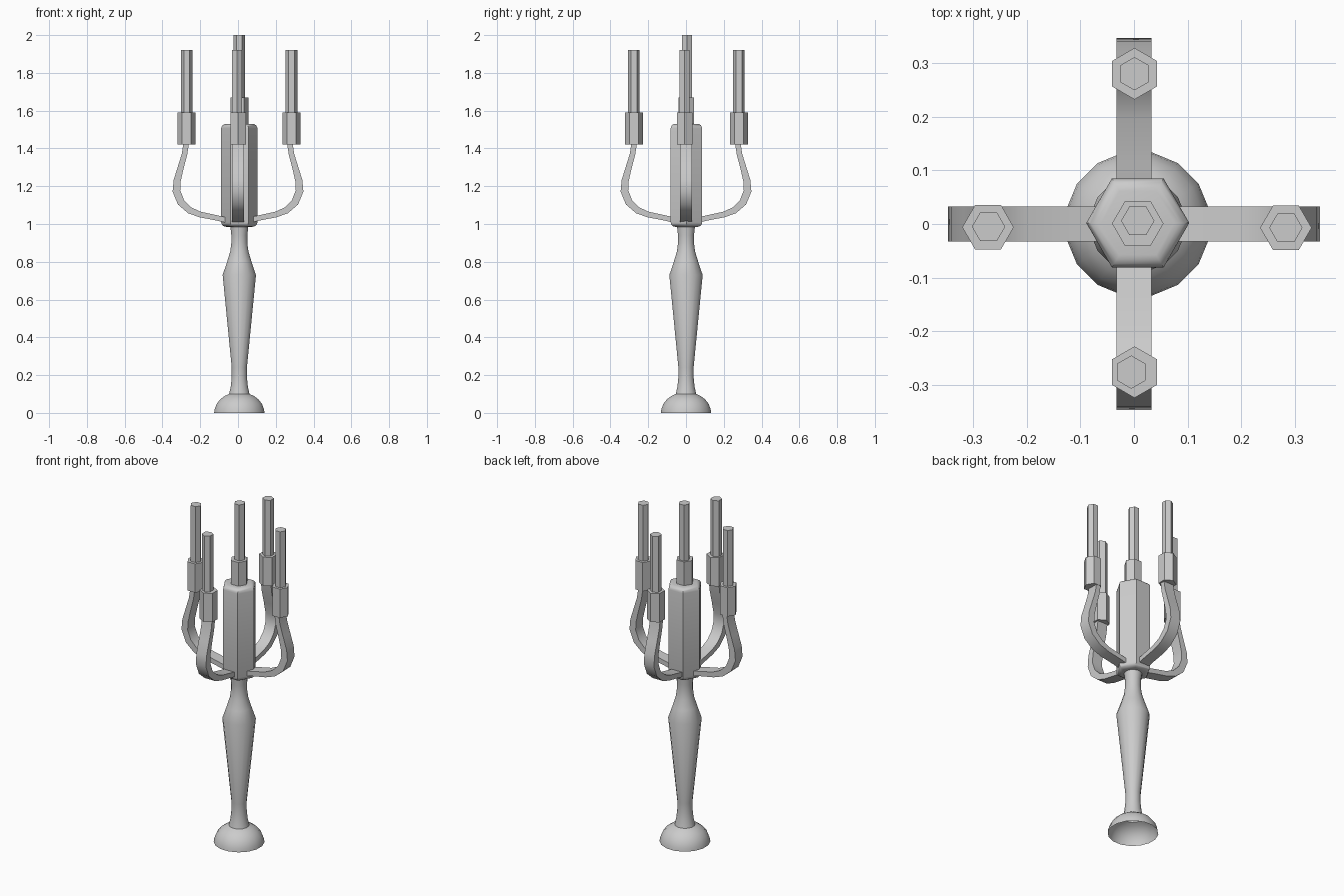
import bpy, bmesh
from math import pi, cos, sin, radians
from mathutils import Matrix, Vector

if "Cube" in bpy.data.objects:
    bpy.data.objects.remove(bpy.data.objects["Cube"])


def finish(bm, name, angle=None):
    bmesh.ops.recalc_face_normals(bm, faces=bm.faces)
    me = bpy.data.meshes.new(name)
    bm.to_mesh(me)
    bm.free()
    ob = bpy.data.objects.new(name, me)
    bpy.context.collection.objects.link(ob)
    if angle:
        bpy.ops.object.select_all(action='DESELECT')
        ob.select_set(True)
        bpy.context.view_layer.objects.active = ob
        bpy.ops.object.shade_smooth_by_angle(angle=radians(angle))
    return ob


def lathe(name, profile, sides, x):
    bm = bmesh.new()
    rings = []
    for r, z in profile:
        rings.append([bm.verts.new((x + r * cos(2 * pi * (i + .5) / sides),
                                    r * sin(2 * pi * (i + .5) / sides), z)) for i in range(sides)])
    for a, b in zip(rings, rings[1:]):
        for i in range(sides):
            j = (i + 1) % sides
            bm.faces.new((a[i], a[j], b[j], b[i]))
    return finish(bm, name, 35)


def hexagon(name, x, y, r, z0, z1, turn=0.0, bevel=0.0):
    bm = bmesh.new()
    ring = [bm.verts.new((x + r * cos(pi * i / 3 + turn), y + r * sin(pi * i / 3 + turn), z0))
            for i in range(6)]
    face = bm.faces.new(ring)
    top = bmesh.ops.extrude_face_region(bm, geom=[face], use_keep_orig=True)
    for v in top['geom']:
        if isinstance(v, bmesh.types.BMVert):
            v.co.z = z1
    bmesh.ops.recalc_face_normals(bm, faces=bm.faces)
    if bevel:
        rim = [e for e in bm.edges if abs(e.verts[0].co.z - e.verts[1].co.z) < 1e-5]
        bmesh.ops.bevel(bm, geom=rim, offset=bevel, segments=4, profile=.5, affect='EDGES')
    return finish(bm, name, 35 if bevel else None)


# curved flat arm: radial distance, height, thickness
PATH = [(.05, 1.018, .028), (.12, 1.034, .028), (.20, 1.05, .03), (.255, 1.072, .035),
        (.302, 1.115, .04), (.326, 1.175, .041), (.322, 1.23, .038), (.303, 1.30, .032),
        (.283, 1.37, .029), (.274, 1.43, .029)]


def arm(name, angle):
    bm = bmesh.new()
    rings = []
    for i, (r, z, t) in enumerate(PATH):
        a, b = PATH[max(i - 1, 0)], PATH[min(i + 1, len(PATH) - 1)]
        d = Vector((b[0] - a[0], b[1] - a[1])).normalized()
        n = Vector((d.y, -d.x)) * t / 2
        rings.append([bm.verts.new((r + s * n.x, w, z + s * n.y))
                      for s, w in ((1, -.033), (1, .033), (-1, .033), (-1, -.033))])
    for a, b in zip(rings, rings[1:]):
        for i in range(4):
            j = (i + 1) % 4
            bm.faces.new((a[i], a[j], b[j], b[i]))
    bm.faces.new(rings[0])
    bm.faces.new(rings[-1])
    bm.transform(Matrix.Rotation(angle, 4, 'Z'))
    return finish(bm, name, 40)


# hollow foot and turned stem
lathe("foot_and_stem", [(.136, 0), (.133, .02), (.122, .048), (.102, .073), (.078, .09), (.055, .1),
                        (.046, .14), (.041, .19), (.041, .24), (.09, .73), (.066, .80),
                        (.049, .855), (.043, .90), (.043, .94), (.049, .99)], 16, .007)

# central body with its holder and candle
hexagon("central_body", .007, .002, .096, .985, 1.53, bevel=.024)
hexagon("central_holder", .007, .001, .048, 1.50, 1.67)
hexagon("central_candle", .007, .006, .031, 1.64, 2.0)

# four arms, each with a holder and candle: holder centre, candle centre, hexagon turn
BRANCHES = [("right", 0, (.283, -.007), (.283, -.007), 0),
            ("back", pi / 2, (.001, .28), (.001, .28), pi / 6),
            ("left", pi, (-.272, -.006), (-.271, -.005), 0),
            ("front", -pi / 2, (.001, -.276), (-.005, -.276), pi / 6)]
for side, angle, cup, candle, turn in BRANCHES:
    arm(side + "_arm", angle)
    hexagon(side + "_holder", *cup, .048, 1.42, 1.59, turn)
    hexagon(side + "_candle", *candle, .031, 1.56, 1.92, turn)
